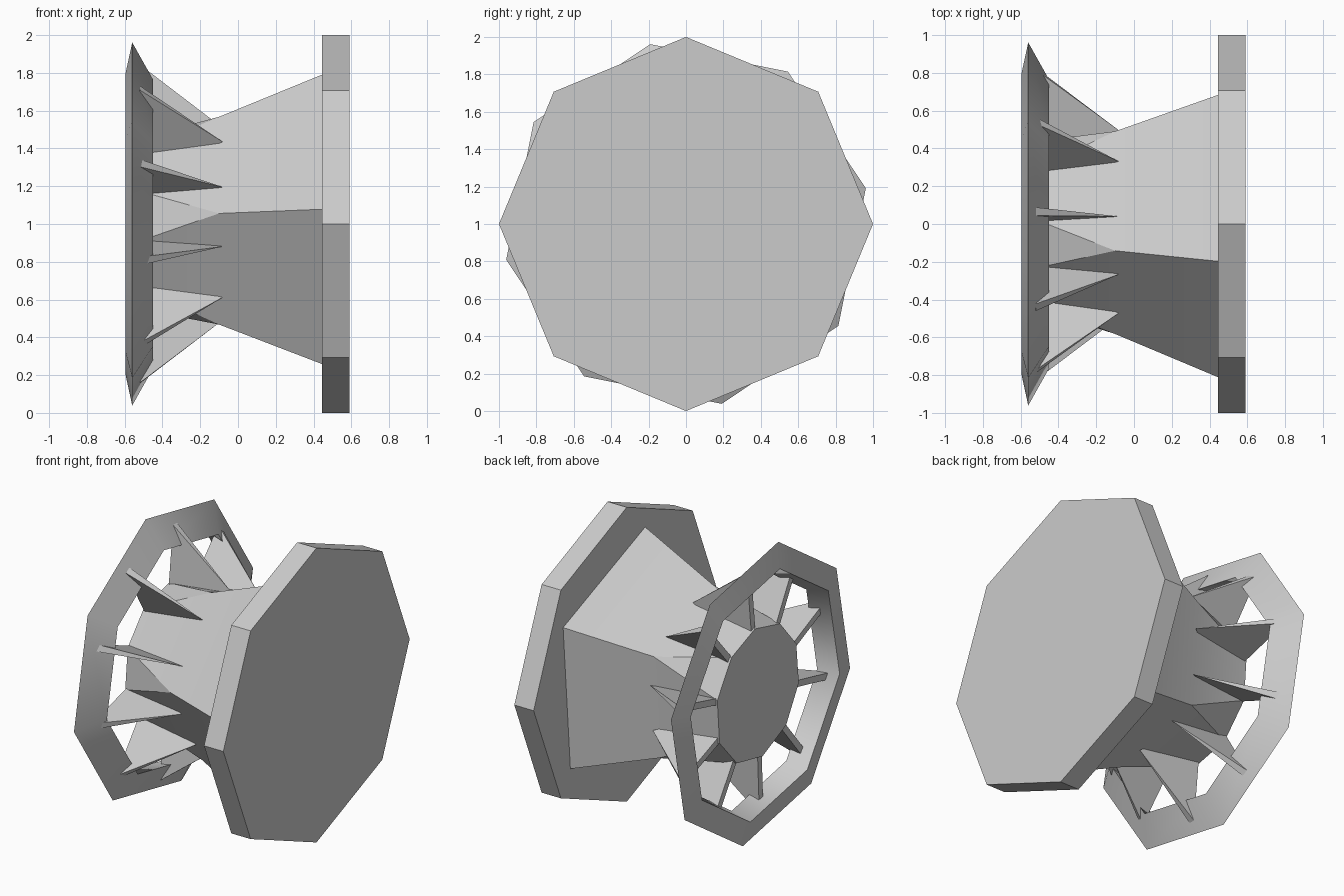
import bpy, bmesh
from math import cos, sin, radians

if "Cube" in bpy.data.objects:
    bpy.data.objects.remove(bpy.data.objects["Cube"])


def polar(x, r, deg):
    # Point around the horizontal axis of the model
    return (x, r * cos(radians(deg)), 1 + r * sin(radians(deg)))


def make(name, verts, faces, smooth=None):
    me = bpy.data.meshes.new(name)
    me.from_pydata(verts, [], faces)
    bm = bmesh.new()
    bm.from_mesh(me)
    bmesh.ops.recalc_face_normals(bm, faces=bm.faces)
    bm.to_mesh(me)
    bm.free()
    ob = bpy.data.objects.new(name, me)
    bpy.context.collection.objects.link(ob)
    if smooth:
        bpy.ops.object.select_all(action='DESELECT')
        ob.select_set(True)
        bpy.context.view_layer.objects.active = ob
        bpy.ops.object.shade_smooth_by_angle(angle=radians(smooth))
    return ob


def bridge(a, b, n):
    # Quads between two loops that start at vertex indices a and b
    return [(a + i, a + (i + 1) % n, b + (i + 1) % n, b + i) for i in range(n)]


# Large octagonal end plate
verts = [polar(x, 1, 45 * i) for x in (0.445, 0.59) for i in range(8)]
make("end_plate", verts, bridge(0, 8, 8) + [tuple(range(8)), tuple(range(8, 16))])

# Octagonal rim with a thin triangular section
profile = [(-0.595, 0.815), (-0.56, 0.98), (-0.45, 0.78)]
verts = [polar(x, r, 11.25 + 45 * i) for x, r in profile for i in range(8)]
make("rim", verts, bridge(0, 8, 8) + bridge(8, 16, 8) + bridge(16, 0, 8), 50)

# Five-sided hub whose corners split into a ten-sided nose
corners = [33, 104, 174.5, 245.5, 318]
verts = [polar(x, r, a) for x, r in ((0.445, 0.815), (-0.1, 0.585)) for a in corners]
verts += [polar(-0.54, 0.45, a + s) for a in corners for s in (-18, 18)]
faces = bridge(0, 5, 5) + [tuple(range(5)), tuple(range(10, 20))]
for i in range(5):
    j = (i + 1) % 5
    faces.append((5 + i, 10 + 2 * i, 11 + 2 * i))
    faces.append((5 + i, 11 + 2 * i, 10 + 2 * j, 5 + j))
make("hub", verts, faces, 30)

# Ten wedge fins joining the nose to the rim
for k in range(10):
    ang = 13.5 + 36 * k

    def fin_point(x, r, side):
        a = radians(ang)
        return (x, r * cos(a) - side * sin(a), 1 + r * sin(a) + side * cos(a))

    w = 0.022
    verts = [fin_point(-0.08, 0.51, 0), fin_point(-0.2, 0.42, 0),
             fin_point(-0.53, 0.42, -w), fin_point(-0.53, 0.42, w),
             fin_point(-0.52, 0.845, w), fin_point(-0.52, 0.845, -w)]
    make(f"fin_{k + 1}", verts,
         [(0, 4, 5), (0, 1, 3, 4), (0, 5, 2, 1), (1, 2, 3), (2, 5, 4, 3)])
